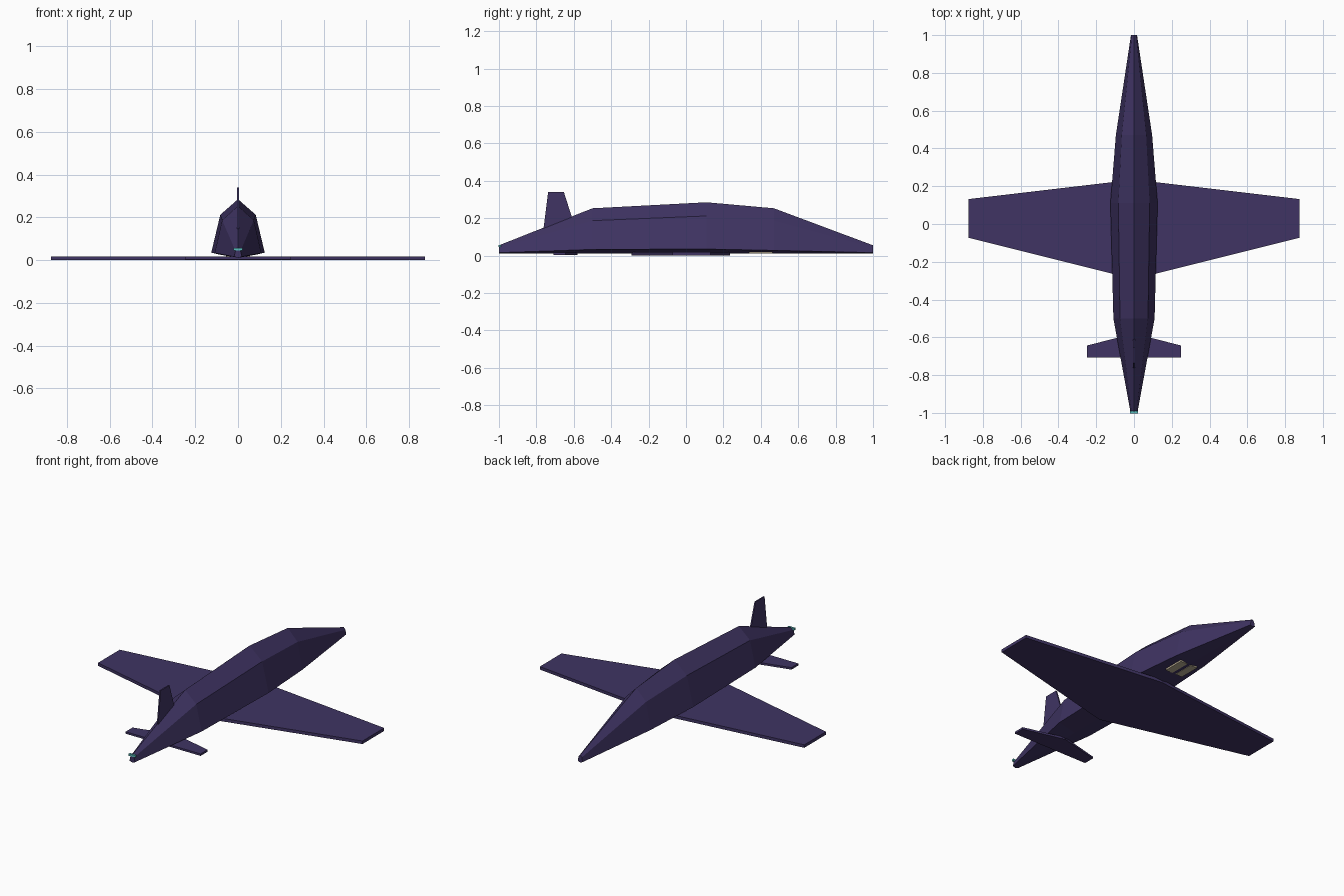
import bpy, bmesh

if "Cube" in bpy.data.objects:
    bpy.data.objects.remove(bpy.data.objects["Cube"])


def material(name, rgb):
    m = bpy.data.materials.new(name)
    m.diffuse_color = (*rgb, 1)
    m.use_nodes = True
    m.node_tree.nodes["Principled BSDF"].inputs["Base Color"].default_value = m.diffuse_color
    return m


hull = material("dark_purple", (0.05, 0.034, 0.125))
teal = material("teal", (0.1, 0.5, 0.5))
beige = material("beige", (0.5, 0.43, 0.3))


def finish(name, bm, mat):
    bmesh.ops.recalc_face_normals(bm, faces=bm.faces[:])
    me = bpy.data.meshes.new(name)
    bm.to_mesh(me)
    bm.free()
    ob = bpy.data.objects.new(name, me)
    me.materials.append(mat)
    bpy.context.collection.objects.link(ob)
    return ob


def loft(name, rings, mat):
    """Skin closed rings of equal length and cap both ends."""
    bm = bmesh.new()
    vs = [[bm.verts.new(p) for p in ring] for ring in rings]
    for a, b in zip(vs, vs[1:]):
        for i in range(len(a)):
            j = (i + 1) % len(a)
            bm.faces.new((a[i], a[j], b[j], b[i]))
    bm.faces.new(vs[0])
    bm.faces.new(vs[-1])
    return finish(name, bm, mat)


def box(name, size, loc, mat):
    bm = bmesh.new()
    bmesh.ops.create_cube(bm, size=1)
    bmesh.ops.scale(bm, vec=size, verts=bm.verts)
    bmesh.ops.translate(bm, vec=loc, verts=bm.verts)
    return finish(name, bm, mat)


def plate(name, half_outline, z0, z1):
    """Flat surface from its right half outline, mirrored to the left."""
    outline = half_outline + [(-x, y) for x, y in reversed(half_outline)]
    return loft(name, [[(x, y, z) for x, y in outline] for z in (z0, z1)], hull)


# Fuselage: y, chine half width, chine z, shoulder half width, shoulder z, ridge z
stations = [(-1.0, 0.018, 0.016, 0.012, 0.043, 0.055),
            (-0.5, 0.109, 0.033, 0.074, 0.187, 0.253),
            (0.11, 0.125, 0.035, 0.083, 0.212, 0.285),
            (0.47, 0.096, 0.028, 0.065, 0.187, 0.253),
            (1.0, 0.016, 0.016, 0.011, 0.043, 0.055)]
loft("fuselage", [[(0, y, 0.01), (w, y, cz), (s, y, sz), (0, y, rz),
                   (-s, y, sz), (-w, y, cz)]
                  for y, w, cz, s, sz, rz in stations], hull)

# Main wing and tailplane
plate("main_wing", [(0.0001, 0.235), (0.875, 0.132), (0.875, -0.073), (0.0001, -0.292)],
      0.0, 0.018)
plate("tailplane", [(0.0001, -0.58), (0.248, -0.643), (0.248, -0.708), (0.0001, -0.708)],
      0.004, 0.016)

# Tail fin
fin = [(-0.77, 0.08), (-0.737, 0.34), (-0.653, 0.34), (-0.57, 0.08)]
loft("tail_fin", [[(x, y, z) for y, z in fin] for x in (-0.004, 0.004)], hull)

# Tail end light bar
box("tail_bar", (0.044, 0.012, 0.012), (0, -0.996, 0.051), teal)

# Belly panels
for side, x in (("right", 0.034), ("left", -0.034)):
    box("belly_panel_" + side, (0.046, 0.127, 0.01), (x, 0.4, 0.015), beige)
